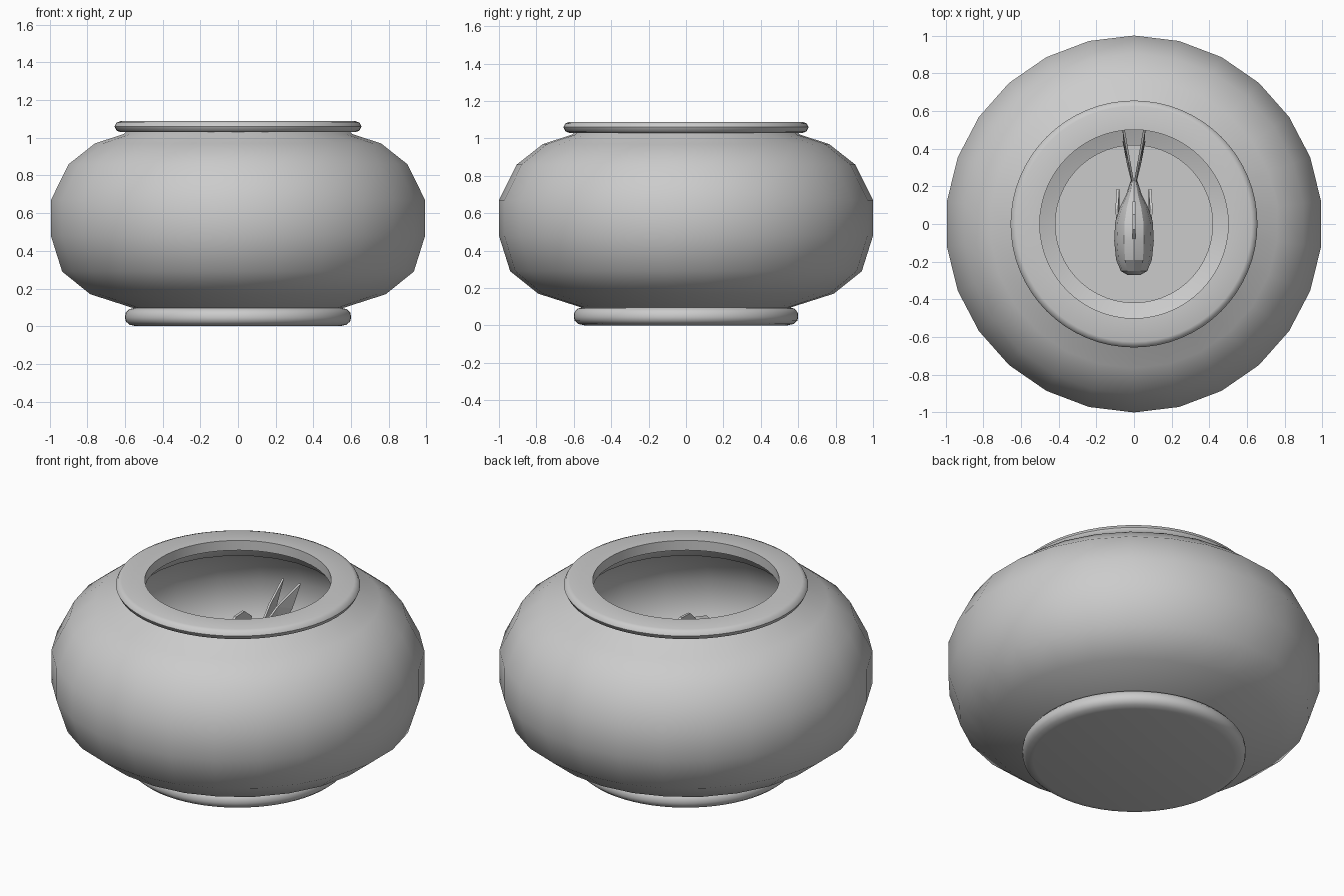
import bpy, bmesh, math
from mathutils import Vector

cube = bpy.data.objects.get("Cube")
if cube:
    bpy.data.objects.remove(cube, do_unlink=True)

GREY = (0.6, 0.6, 0.6, 1)
grey = bpy.data.materials.new("plain_grey")
grey.use_nodes = True
grey.diffuse_color = GREY
grey.node_tree.nodes["Principled BSDF"].inputs["Base Color"].default_value = GREY


def finish(name, bm, angle=None):
    """Turn a bmesh into a shaded, coloured object."""
    bmesh.ops.remove_doubles(bm, verts=bm.verts, dist=0.0001)
    bmesh.ops.recalc_face_normals(bm, faces=bm.faces)
    mesh = bpy.data.meshes.new(name)
    bm.to_mesh(mesh)
    bm.free()
    mesh.materials.append(grey)
    ob = bpy.data.objects.new(name, mesh)
    bpy.context.collection.objects.link(ob)
    if angle:
        bpy.ops.object.select_all(action='DESELECT')
        ob.select_set(True)
        bpy.context.view_layer.objects.active = ob
        bpy.ops.object.shade_smooth_by_angle(angle=math.radians(angle))
    return ob


def skin(bm, loops, closed=False):
    """Bridge equal rings of points with quads."""
    rings = [[bm.verts.new(p) for p in loop] for loop in loops]
    pairs = list(zip(rings, rings[1:])) + ([(rings[-1], rings[0])] if closed else [])
    for a, b in pairs:
        for i in range(len(a)):
            j = (i + 1) % len(a)
            bm.faces.new((a[i], a[j], b[j], b[i]))
    return rings


def lathe(name, profile, sides, angle, ring=False):
    """Revolve (radius, height) points; cap the ends unless it is a ring."""
    bm = bmesh.new()
    turn = [math.pi / 2 + math.tau * i / sides for i in range(sides)]
    loops = [[(r * math.cos(t), r * math.sin(t), z) for t in turn] for r, z in profile]
    rings = skin(bm, loops, ring)
    if not ring:
        bm.faces.new(rings[0])
        bm.faces.new(rings[-1])
    return finish(name, bm, angle)


# Thick-walled bowl: outside from the bottom up, then inside back down
outside = [(0.42, 0.05), (0.54, 0.09), (0.79, 0.17), (0.94, 0.29), (1, 0.48),
           (1, 0.67), (0.905, 0.86), (0.765, 0.97), (0.61, 1.02), (0.58, 1.05)]
inside = [(0.53, 1.05), (0.56, 0.97), (0.73, 0.92), (0.86, 0.82), (0.95, 0.65),
          (0.95, 0.49), (0.89, 0.35), (0.75, 0.26), (0.56, 0.21), (0.41, 0.10)]
lathe("bowl", outside + inside, 26, 55)

# Flat floor inside the bowl
lathe("bowl_floor", [(0.42, 0.10), (0.42, 0.125)], 52, 30)

# Rounded foot and rim
lathe("foot", [(0.54, 0), (0.575, 0.008), (0.595, 0.025), (0.6, 0.045),
               (0.597, 0.07), (0.58, 0.09), (0.54, 0.1)], 64, 50)
lathe("rim", [(0.5, 1.03), (0.5, 1.088), (0.625, 1.088), (0.645, 1.08), (0.655, 1.06),
              (0.645, 1.038), (0.625, 1.03)], 64, 50, ring=True)

# Fish body: rings of (y, centre height, half width, half height)
stations = [(-0.27, 0.66, 0.035, 0.04), (-0.25, 0.665, 0.07, 0.085),
            (-0.19, 0.67, 0.095, 0.135), (-0.09, 0.67, 0.105, 0.165),
            (0.01, 0.67, 0.1, 0.16), (0.09, 0.67, 0.075, 0.12),
            (0.16, 0.675, 0.04, 0.075), (0.23, 0.68, 0.018, 0.055)]
bm = bmesh.new()
spokes = [math.tau * i / 12 for i in range(12)]
ends = skin(bm, [[(rx * math.cos(t), y, z + rz * math.sin(t)) for t in spokes]
                 for y, z, rx, rz in stations])
bm.faces.new(ends[0])
bm.faces.new(ends[-1])
finish("fish_body", bm, 25)


def fin(name, outline, thick=0.01):
    """Thin plate with the given outline, thickened sideways."""
    bm = bmesh.new()
    off = Vector((thick / 2, 0, 0))
    rings = skin(bm, [[Vector(p) + off * s for p in outline] for s in (-1, 1)])
    bm.faces.new(rings[0])
    bm.faces.new(rings[1])
    bmesh.ops.triangulate(bm, faces=bm.faces)
    finish(name, bm)


# Single fin along the back
fin("fish_dorsal_fin", [(0, -0.09, 0.82), (0, -0.03, 0.88), (0, 0.05, 0.885),
                        (0, 0.12, 0.83), (0, 0.1, 0.77)], 0.016)

# Paired fins and the twin tail
for side, s in (("left", 1), ("right", -1)):
    fin(side + "_tail_fin", [(0, 0.19, 0.7), (0.025 * s, 0.33, 0.81), (0.055 * s, 0.5, 0.89),
                             (0.05 * s, 0.43, 0.77), (0.035 * s, 0.35, 0.68),
                             (0.05 * s, 0.42, 0.58), (0.055 * s, 0.44, 0.48),
                             (0.03 * s, 0.31, 0.56), (0, 0.19, 0.65)], 0.012)
    fin(side + "_side_fin", [(0.085 * s, -0.02, 0.64), (0.092 * s, 0.08, 0.65),
                             (0.085 * s, 0.185, 0.61), (0.085 * s, 0.1, 0.57),
                             (0.075 * s, 0, 0.59)], 0.014)
    fin(side + "_belly_fin", [(0.04 * s, -0.06, 0.53), (0.04 * s, 0.02, 0.53),
                              (0.055 * s, 0.08, 0.44), (0.05 * s, 0, 0.46)])
